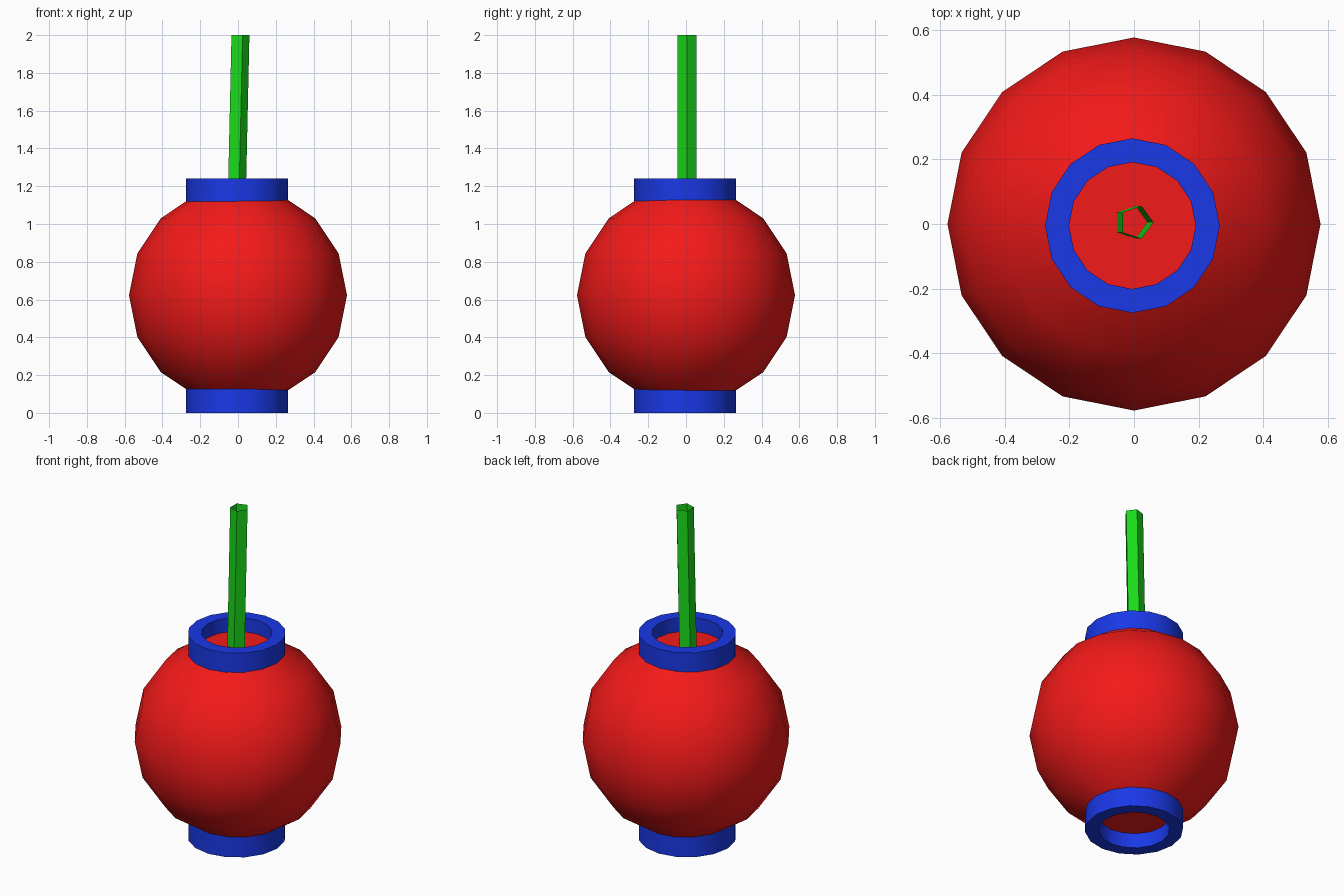
import bpy, math
from math import cos, sin, pi, radians

if "Cube" in bpy.data.objects:
    bpy.data.objects.remove(bpy.data.objects["Cube"])


def paint(name, rgb):
    mat = bpy.data.materials.new(name)
    mat.diffuse_color = (*rgb, 1)
    mat.use_nodes = True
    mat.node_tree.nodes["Principled BSDF"].inputs["Base Color"].default_value = mat.diffuse_color
    return mat


RED = paint("red_paper", (0.9, 0.01, 0.01))
BLUE = paint("blue_band", (0.01, 0.04, 0.8))
GREEN = paint("green_cord", (0.01, 0.7, 0.01))


def circle(r, z, sides, cx=0.0, cy=0.0):
    return [(cx + r * cos(2 * pi * i / sides), cy + r * sin(2 * pi * i / sides), z)
            for i in range(sides)]


def loft(name, loops, mat, closed=False, caps=False, smooth=True):
    """Bridge equal-sided loops; optionally close the profile or cap the ends."""
    n, m = len(loops[0]), len(loops)
    faces = []
    for k in range(m if closed else m - 1):
        a, b = k * n, ((k + 1) % m) * n
        faces += [(a + i, a + (i + 1) % n, b + (i + 1) % n, b + i) for i in range(n)]
    if caps:
        faces += [tuple(reversed(range(n))), tuple(range((m - 1) * n, m * n))]
    mesh = bpy.data.meshes.new(name)
    mesh.from_pydata([v for loop in loops for v in loop], [], faces)
    mesh.materials.append(mat)
    obj = bpy.data.objects.new(name, mesh)
    bpy.context.collection.objects.link(obj)
    if smooth:
        bpy.ops.object.select_all(action='DESELECT')
        obj.select_set(True)
        bpy.context.view_layer.objects.active = obj
        bpy.ops.object.shade_smooth_by_angle(angle=radians(30))
    return obj


# Round lantern body with flattened poles
R, MID = 0.577, 0.623
angles = [radians(22.5 * k) for k in range(-3, 4)]
loft("lantern_body", [circle(R * cos(a), MID + R * sin(a), 16) for a in angles],
     RED, caps=True)


# Open bands at the bottom and top
def band(name, z0, z1):
    profile = [(0.27, z0), (0.27, z1), (0.196, z1), (0.196, z0)]
    loft(name, [circle(r, z, 16, -0.005, -0.005) for r, z in profile], BLUE, closed=True)


band("bottom_band", 0.0, 0.135)
band("top_band", 1.11, 1.24)

# Slightly leaning, open five-sided hanging cord
loft("hanging_cord", [circle(0.0525, 1.15, 5, -0.011, 0.005),
                      circle(0.0525, 2.0, 5, 0.008, 0.005)], GREEN, smooth=False)
